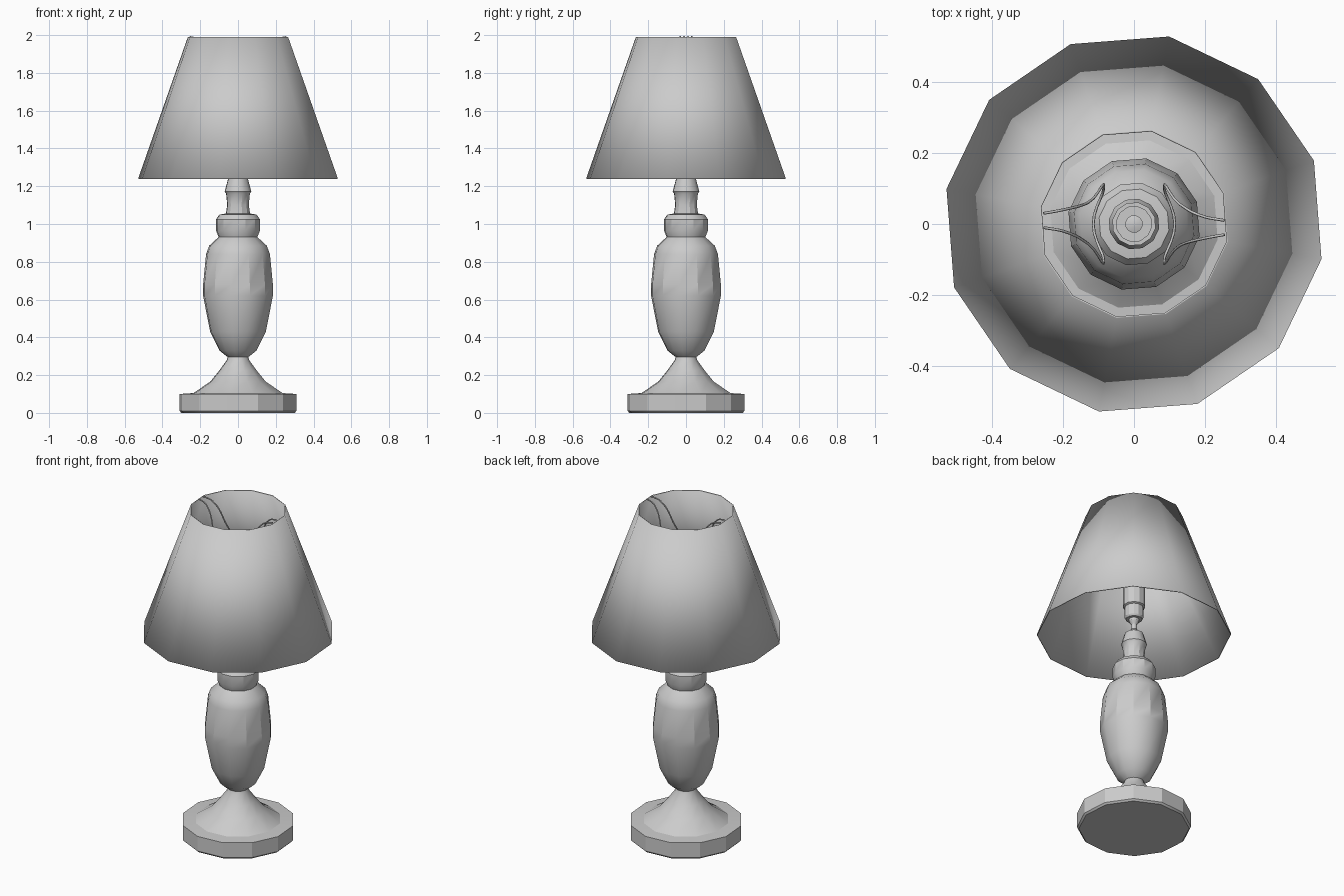
import bpy, bmesh, math
from mathutils import Vector

cube = bpy.data.objects.get("Cube")
if cube:
    bpy.data.objects.remove(cube, do_unlink=True)

SIDES = 12
TURN = math.radians(19.4)

grey = bpy.data.materials.new("plain grey")
grey.use_nodes = True
colour = (0.6, 0.6, 0.6, 1)
grey.diffuse_color = colour
grey.node_tree.nodes["Principled BSDF"].inputs["Base Color"].default_value = colour


def lathe(name, profile, capped=True):
    """Turn (radius, height) points, listed from the bottom up, around z."""
    bm = bmesh.new()
    rings = []
    for r, z in profile:
        angles = [TURN + math.tau * i / SIDES for i in range(SIDES)]
        rings.append([bm.verts.new((r * math.cos(a), r * math.sin(a), z)) for a in angles])
    for low, high in zip(rings, rings[1:]):
        for i in range(SIDES):
            j = (i + 1) % SIDES
            bm.faces.new((low[i], low[j], high[j], high[i]))
    if capped:
        bm.faces.new(rings[0][::-1])
        bm.faces.new(rings[-1])
    mesh = bpy.data.meshes.new(name)
    bm.to_mesh(mesh)
    bm.free()
    mesh.materials.append(grey)
    obj = bpy.data.objects.new(name, mesh)
    bpy.context.collection.objects.link(obj)
    bpy.ops.object.select_all(action="DESELECT")
    obj.select_set(True)
    bpy.context.view_layer.objects.active = obj
    bpy.ops.object.shade_smooth_by_angle(angle=math.radians(29.5))
    return obj


# Foot with a flared pedestal
lathe("base", [(0.305, 0), (0.315, 0.01), (0.315, 0.1), (0.24, 0.105),
               (0.15, 0.165), (0.1, 0.225), (0.06, 0.28), (0.052, 0.31)])

# Faceted vase
lathe("body", [(0.055, 0.295), (0.1, 0.33), (0.15, 0.43), (0.188, 0.62),
               (0.188, 0.68), (0.172, 0.84), (0.155, 0.885), (0.105, 0.93)])

# Turned collar and tapered neck
lathe("collar", [(0.102, 0.925), (0.118, 0.965), (0.118, 1.025), (0.1, 1.05), (0.06, 1.056)])
lathe("neck", [(0.066, 1.05), (0.058, 1.1), (0.064, 1.16), (0.072, 1.172), (0.053, 1.24),
               (0.03, 1.255), (0.016, 1.27), (0.016, 1.3), (0.028, 1.32), (0.028, 1.345)])

# Bulb socket, open at the top, with a contact at its floor
lathe("socket", [(0.046, 1.335), (0.052, 1.345), (0.052, 1.41), (0.062, 1.415), (0.062, 1.54),
                 (0.05, 1.54), (0.05, 1.46), (0.025, 1.46), (0.025, 1.475), (0.01, 1.48)])

# Open tapered shade
shade = lathe("shade", [(0.538, 1.24), (0.27, 1.99)], capped=False)
skin = shade.modifiers.new("thickness", "SOLIDIFY")
skin.thickness = 0.005
skin.offset = -1


# Wire clips that hang from the shade rim and loop round the bulb space
def clip(name, side):
    path = [(-0.255, -0.01, 1.992), (-0.2, -0.02, 1.975), (-0.13, -0.055, 1.86),
            (-0.085, -0.1, 1.66), (-0.115, 0, 1.62), (-0.085, 0.1, 1.66),
            (-0.13, 0.06, 1.86), (-0.2, 0.04, 1.975), (-0.255, 0.03, 1.992)]
    curve = bpy.data.curves.new(name, "CURVE")
    curve.dimensions = "3D"
    curve.bevel_depth = 0.004
    curve.bevel_resolution = 1
    curve.resolution_u = 5
    curve.use_fill_caps = True
    spline = curve.splines.new("BEZIER")
    spline.bezier_points.add(len(path) - 1)
    for point, (x, y, z) in zip(spline.bezier_points, path):
        point.co = Vector((x * side, y * side, z))
        point.handle_left_type = point.handle_right_type = "AUTO"
    curve.materials.append(grey)
    bpy.context.collection.objects.link(bpy.data.objects.new(name, curve))


clip("right_wire_clip", 1)
clip("left_wire_clip", -1)
